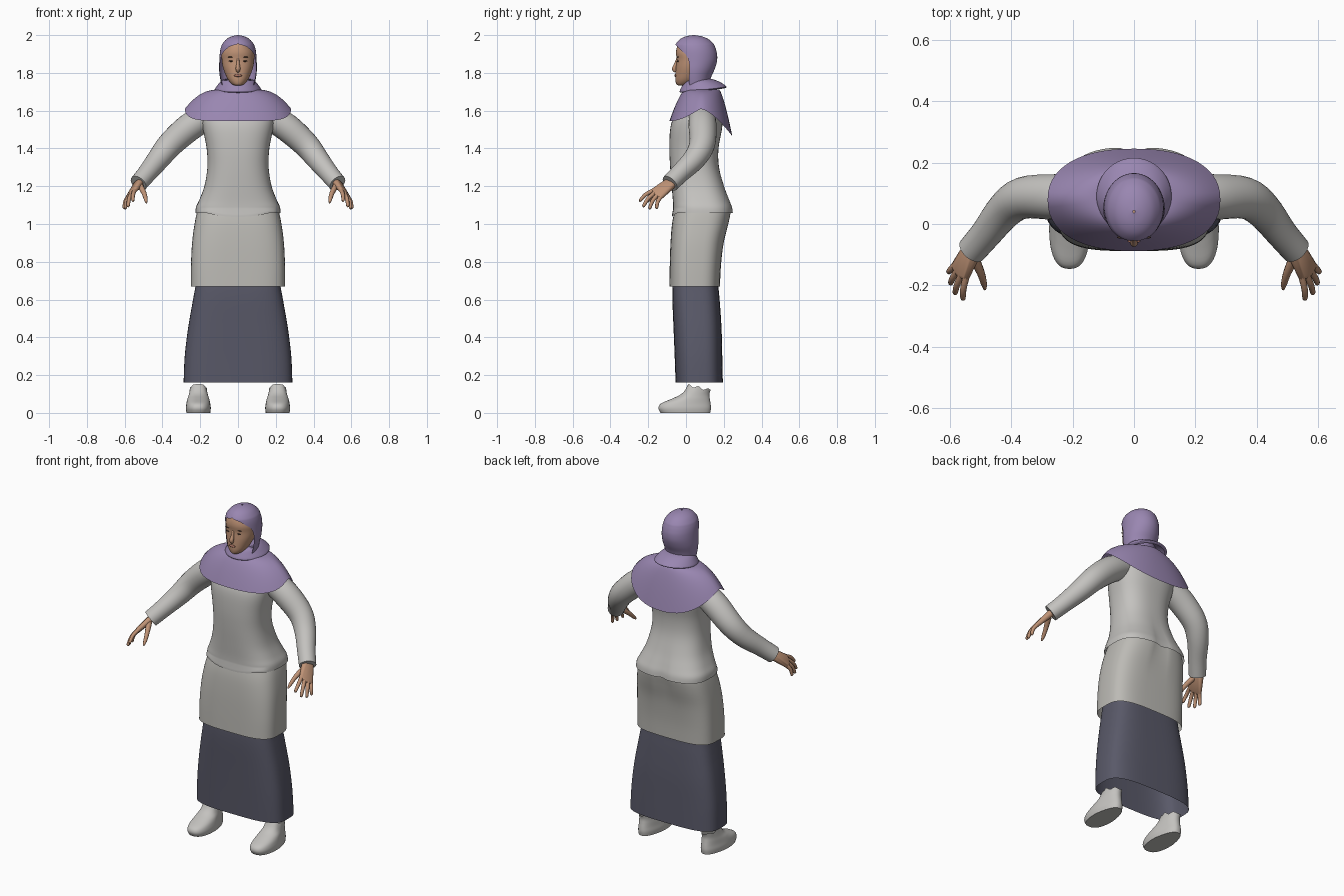
import bpy, bmesh, math
from mathutils import Vector

cube = bpy.data.objects.get("Cube")
if cube:
    bpy.data.objects.remove(cube)


def material(name, rgb, rough=0.8):
    m = bpy.data.materials.new(name)
    m.use_nodes = True
    m.diffuse_color = (*rgb, 1)
    bsdf = m.node_tree.nodes["Principled BSDF"]
    bsdf.inputs["Base Color"].default_value = (*rgb, 1)
    bsdf.inputs["Roughness"].default_value = rough
    return m


PURPLE = material("purple scarf", (0.32, 0.24, 0.44))
LIGHT = material("light grey cloth", (0.55, 0.54, 0.52))
GREY = material("warm grey cloth", (0.50, 0.49, 0.46))
DARK = material("dark slate cloth", (0.10, 0.10, 0.14))
SKIN = material("skin", (0.52, 0.29, 0.18))
LIP = material("lip", (0.42, 0.18, 0.13))
EYE = material("dark brown", (0.06, 0.035, 0.025))


def finish(name, bm, mat, mirror=False, angle=50):
    bmesh.ops.remove_doubles(bm, verts=bm.verts, dist=0.0002)
    bmesh.ops.recalc_face_normals(bm, faces=bm.faces)
    me = bpy.data.meshes.new(name)
    bm.to_mesh(me)
    bm.free()
    me.materials.append(mat)
    for p in me.polygons:
        p.use_smooth = True
    me.set_sharp_from_angle(angle=math.radians(angle))
    ob = bpy.data.objects.new(name, me)
    bpy.context.scene.collection.objects.link(ob)
    if mirror:
        ob.modifiers.new("Mirror", 'MIRROR').use_clip = False
    return ob


def refine(rows, k=4):
    """Smooth interpolation through rows of numbers."""
    out = []
    for i in range(len(rows) - 1):
        a, b, c, d = (rows[max(0, min(len(rows) - 1, i + o))] for o in (-1, 0, 1, 2))
        for s in range(k):
            t = s / k
            out.append([q + 0.5 * t * (r - p + t * (2 * p - 5 * q + 4 * r - u + t * (3 * (q - r) + u - p)))
                        for p, q, r, u in zip(a, b, c, d)])
    return out + [list(rows[-1])]


def skin_rings(bm, rings, closed=True, cap_start=False, cap_end=False):
    vs = [[bm.verts.new(p) for p in ring] for ring in rings]
    n = len(vs[0])
    for a, b in zip(vs, vs[1:]):
        for j in range(n if closed else n - 1):
            k = (j + 1) % n
            bm.faces.new((a[j], a[k], b[k], b[j]))
    if cap_start:
        bm.faces.new(vs[0])
    if cap_end:
        bm.faces.new(vs[-1])


def power(v, n):
    return math.copysign(abs(v) ** (2 / n), v)


def outline(z, cx, rx, y0, y1, n, seg=56):
    """Rounded-box cross-section."""
    pts = []
    for j in range(seg):
        a = math.tau * j / seg
        pts.append(Vector((cx + rx * power(math.cos(a), n),
                           (y0 + y1) / 2 + (y1 - y0) / 2 * power(math.sin(a), n), z)))
    return pts


def loft(name, rows, mat, warp=None, caps=(False, False), mirror=False):
    rings = [outline(*r) for r in refine(rows)]
    if warp:
        for ring in rings:
            for p in ring:
                warp(p)
    bm = bmesh.new()
    skin_rings(bm, rings, True, *caps)
    return finish(name, bm, mat, mirror)


def tube(bm, path, seg=20, k=4):
    """Round tube through (x, y, z, radius) points."""
    pts = refine(path, k)
    ctr = [Vector(p[:3]) for p in pts]
    side, rings, last = None, [], None
    for i, c in enumerate(ctr):
        tan = (ctr[min(i + 1, len(ctr) - 1)] - ctr[max(i - 1, 0)]).normalized()
        side = tan.orthogonal().normalized() if side is None else last.rotation_difference(tan) @ side
        last, up = tan, tan.cross(side)
        rings.append([c + pts[i][3] * (side * math.cos(a) + up * math.sin(a))
                      for a in (math.tau * j / seg for j in range(seg))])
    skin_rings(bm, rings, True, True, True)


def ellipsoid(name, pos, size, mat, mirror=False):
    bm = bmesh.new()
    bmesh.ops.create_uvsphere(bm, u_segments=16, v_segments=10, radius=1)
    bmesh.ops.scale(bm, vec=size, verts=bm.verts)
    bmesh.ops.translate(bm, vec=pos, verts=bm.verts)
    return finish(name, bm, mat, mirror)


# Skirt and long tunic, both open at the hem
loft("skirt", [(.16, 0, .288, -.055, .195, 3.4), (.3, 0, .282, -.06, .192, 3.4),
               (.45, 0, .264, -.066, .188, 3.4), (.6, 0, .238, -.072, .178, 3.4),
               (.7, 0, .222, -.07, .17, 3.4), (.9, 0, .21, -.06, .17, 3)], DARK)


def seat_crease(p):
    if p.y > .1:
        p.y -= .016 * math.exp(-(p.x / .03) ** 2) * math.exp(-((p.z - 1.05) / .12) ** 2)


loft("tunic", [(.67, 0, .25, -.088, .18, 3.4), (.78, 0, .249, -.086, .185, 3.4),
               (.9, 0, .243, -.082, .2, 3.2), (1, 0, .23, -.074, .225, 3),
               (1.07, 0, .215, -.06, .238, 2.8), (1.1, 0, .2, -.05, .22, 2.8)], GREY, seat_crease)


# Fitted blouse with a flared hem that dips at the front
def blouse_hem(p):
    seat_crease(p)
    if p.y < 0 and p.z < 1.08:
        p.z -= .02 * max(0, 1 - (p.x / .16) ** 2)
        p.y -= .006


loft("blouse", [(1.057, 0, .226, -.068, .25, 2.8), (1.09, 0, .222, -.068, .245, 2.8),
                (1.13, 0, .204, -.07, .23, 2.7), (1.2, 0, .178, -.076, .203, 2.6),
                (1.3, 0, .162, -.084, .175, 2.5), (1.4, 0, .166, -.088, .172, 2.5),
                (1.5, 0, .185, -.084, .19, 2.5), (1.56, 0, .193, -.068, .192, 2.4),
                (1.62, 0, .185, -.035, .175, 2.3), (1.66, 0, .14, 0, .14, 2.2)],
     LIGHT, blouse_hem, (False, True))

# Sleeves
bm = bmesh.new()
tube(bm, [(.17, .085, 1.565, .07), (.26, .088, 1.51, .074), (.36, .085, 1.42, .068),
          (.42, .045, 1.345, .06), (.48, -.03, 1.27, .051), (.527, -.085, 1.215, .048)], 28)
finish("sleeves", bm, LIGHT, True)

# Hands: hulled palm, then thumb and four fingers as (knuckle, tip)
fingers = [((.546, -.172, 1.178), (.557, -.247, 1.122)), ((.562, -.165, 1.165), (.583, -.228, 1.092)),
           ((.575, -.152, 1.152), (.598, -.195, 1.08)), ((.583, -.135, 1.142), (.604, -.157, 1.082))]
bm = bmesh.new()
for center, r in [((.515, -.09, 1.225), .02), ((.537, -.075, 1.205), .02)] + [(f[0], .012) for f in fingers]:
    for i in (-1, 0, 1):
        for j in (-1, 0, 1):
            for k in (-1, 0, 1):
                if i or j or k:
                    bm.verts.new(Vector(center) + Vector((i, j, k)).normalized() * r)
hull = bmesh.ops.convex_hull(bm, input=list(bm.verts))
inner = {v for v in hull["geom_interior"] + hull["geom_unused"] if isinstance(v, bmesh.types.BMVert)}
bmesh.ops.delete(bm, geom=list(inner), context='VERTS')
for base, tip in fingers:
    b, t = Vector(base), Vector(tip)
    mid = b.lerp(t, .5) + Vector((.004, -.004, .006))
    tube(bm, [(*b, .0115), (*mid, .0105), (*b.lerp(t, .93), .0085), (*t, .003)], 10, 3)
tube(bm, [(.52, -.11, 1.205, .017), (.498, -.16, 1.165, .013), (.488, -.195, 1.13, .01), (.485, -.213, 1.112, .004)], 10, 3)
finish("hands", bm, SKIN, True, 80)


# Shoes with narrow heels and an uneven ankle rim
def shape_shoe(p):
    p.x = .21 + (p.x - .21) * (1 - 2 * max(0, p.y))
    if p.z > .1:
        p.z += (p.z - .1) * (.15 * math.sin(120 * p.y) - 5 * max(0, p.y - .02))


loft("shoes", [(0, .21, .063, -.135, .128, 2.5), (.025, .21, .066, -.146, .132, 2.5),
               (.05, .21, .063, -.132, .13, 2.4), (.075, .21, .059, -.075, .126, 2.3),
               (.1, .21, .054, -.025, .124, 2.2), (.145, .21, .05, .012, .13, 2.2)],
     LIGHT, shape_shoe, (True, False), True)

# Shoulder cape: neck ring flowing to a hem that is high at the sides
bm = bmesh.new()
neck = outline(1.712, 0, .1, -.005, .175, 2)
edge = outline(1.61, 0, .281, -.088, .245, 2.3)
rings = []
for i in range(17):
    t, ring = i / 16, []
    for j, (a, b) in enumerate(zip(neck, edge)):
        s = math.sin(math.tau * j / len(neck))
        dip = .145 * s ** 1.3 if s > 0 else .065 * (1 - (1 + s) ** 2)
        p = a.lerp(b, t)
        p.z = a.z + (b.z - dip - a.z) * t ** (1.4 + .9 * (1 - s * s))
        ring.append(p)
    rings.append(ring)
skin_rings(bm, rings)
finish("shoulder_cape", bm, PURPLE)


# Scarf wrapped at the neck, higher at the back
def tilt(p):
    p.z += .1 * (p.y - .08)


loft("neck_wrap", [(1.66, 0, .08, .005, .14, 2), (1.72, 0, .076, -.005, .13, 2),
                   (1.765, 0, .07, .01, .12, 2)], PURPLE, None, (False, True))
loft("scarf_collar", [(1.765, 0, .078, .0, .125, 2), (1.755, 0, .092, -.012, .155, 2),
                      (1.735, 0, .108, -.024, .19, 2), (1.712, 0, .122, -.034, .215, 2),
                      (1.705, 0, .112, -.022, .2, 2)], PURPLE, tilt)

# Head scarf: each row is height, half width, front, back, half angle of the face opening
rows = [(2, .004, .036, .044, 0), (1.993, .035, -.002, .085, 0), (1.978, .062, -.032, .12, 0),
        (1.955, .082, -.053, .145, 0), (1.94, .089, -.058, .153, 28), (1.92, .094, -.06, .16, 46),
        (1.895, .097, -.06, .165, 62), (1.86, .099, -.058, .164, 70), (1.82, .1, -.055, .152, 73),
        (1.78, .096, -.045, .134, 72), (1.735, .088, -.03, .122, 68)]
bm = bmesh.new()
rings = []
for z, rx, y0, y1, h in refine(rows):
    h = math.radians(max(0, h))
    angles = [h + (math.tau - 2 * h) * j / 48 for j in range(49)]
    rings.append([(rx * math.sin(a), (y0 + y1) / 2 - (y1 - y0) / 2 * math.cos(a), z) for a in angles])
skin_rings(bm, rings, False)
finish("head_scarf", bm, PURPLE)

# Face and its features
loft("face", [(1.733, 0, .012, -.038, -.01, 2), (1.739, 0, .03, -.05, .02, 2), (1.76, 0, .05, -.056, .06, 2.1),
              (1.79, 0, .066, -.056, .09, 2.1), (1.83, 0, .08, -.053, .11, 2.1), (1.87, 0, .086, -.049, .125, 2.1),
              (1.91, 0, .085, -.053, .13, 2.1), (1.95, 0, .066, -.042, .12, 2), (1.968, 0, .04, -.015, .1, 2)],
     SKIN, None, (True, True))
bm = bmesh.new()
tube(bm, [(0, -.046, 1.875, .006), (0, -.054, 1.845, .009), (0, -.062, 1.822, .0125), (0, -.054, 1.808, .009)], 14)
finish("nose", bm, SKIN, False, 80)
ellipsoid("lips", (0, -.056, 1.786), (.021, .006, .007), LIP)
ellipsoid("eyes", (.037, -.0425, 1.862), (.014, .004, .0035), EYE, True)
ellipsoid("eyebrows", (.038, -.0435, 1.884), (.018, .004, .002), EYE, True)
